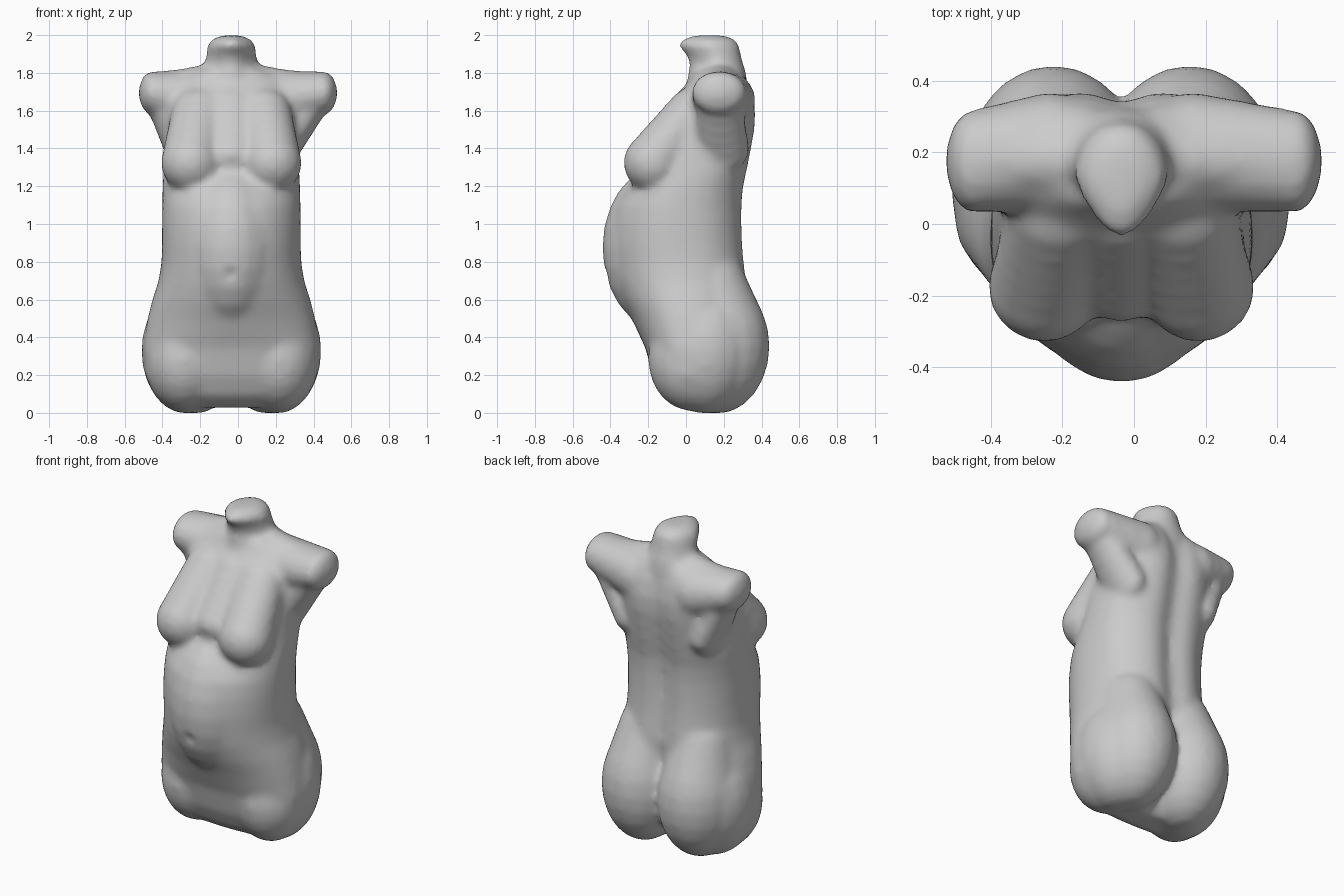
import bpy, bmesh, math
from mathutils import Matrix, Vector

old = bpy.data.objects.get("Cube")
if old:
    bpy.data.objects.remove(old, do_unlink=True)

CX = -0.035          # body axis, slightly off the middle
SEG = 64
bm = bmesh.new()


def ellipsoid(c, r):
    m = Matrix.Translation(Vector(c)) @ Matrix.Diagonal((r[0], r[1], r[2], 1))
    bmesh.ops.create_uvsphere(bm, u_segments=20, v_segments=12, radius=1, matrix=m)


def chain(c0, r0, c1, r1, n=6):
    """Tapered limb made of overlapping ellipsoids."""
    for i in range(n):
        t = i / (n - 1)
        ellipsoid(Vector(c0).lerp(Vector(c1), t), Vector(r0).lerp(Vector(r1), t))


def loft(rows, back=2.0, groove=0.0, point=0.0):
    """Stack of closed rings; each row is z, half width, front y, back y, front squareness."""
    rings = []
    for z, w, yf, yb, front in rows:
        ring = []
        for i in range(SEG):
            a = 2 * math.pi * i / SEG
            c, s = math.cos(a), math.sin(a)
            p = 2 / (front if s < 0 else back)
            x = w * math.copysign(abs(c) ** p, c)
            y = (yf + yb) / 2 + (yb - yf) / 2 * math.copysign(abs(s) ** p, s)
            if s < 0:
                x *= 1 + point * s
            else:
                y -= groove * math.exp(-(x / 0.075) ** 2) * s
            ring.append(bm.verts.new((CX + x, y, z)))
        rings.append(ring)
    for a, b in zip(rings, rings[1:]):
        for i in range(SEG):
            j = (i + 1) % SEG
            bm.faces.new((a[i], a[j], b[j], b[i]))
    bm.faces.new(rings[0][::-1])
    bm.faces.new(rings[-1])


# Trunk from hips over the belly to the collar, with the spine groove
loft([(0.035, .27, -.03, .14, 2.4), (0.06, .34, -.08, .17, 2.5),
      (0.10, .40, -.125, .21, 2.6), (0.20, .455, -.175, .25, 2.6),
      (0.35, .468, -.215, .28, 2.4), (0.50, .445, -.285, .305, 2.1),
      (0.60, .42, -.34, .325, 2.0), (0.70, .387, -.38, .33, 2.0),
      (0.80, .37, -.40, .32, 2.0), (0.90, .367, -.41, .312, 2.0),
      (1.00, .367, -.405, .308, 2.0), (1.10, .366, -.385, .308, 2.0),
      (1.20, .364, -.32, .315, 2.1), (1.27, .36, -.26, .33, 2.3),
      (1.35, .352, -.24, .347, 2.4), (1.50, .34, -.18, .375, 2.4),
      (1.60, .345, -.11, .38, 2.4), (1.70, .34, -.035, .362, 2.4),
      (1.77, .29, .02, .335, 2.4), (1.82, .19, .04, .305, 2.4)],
     back=2.4, groove=0.04)

# Neck stump, narrowing to a point at the front
loft([(1.68, .22, .00, .33, 2), (1.80, .175, .01, .32, 2), (1.85, .143, .02, .305, 2),
      (1.90, .132, .005, .29, 2), (1.95, .13, -.045, .285, 2),
      (1.985, .105, -.02, .26, 2), (2.005, .05, .04, .20, 2)], point=0.35)

# Belly swell and breastbone
ellipsoid((CX, -.14, .88), (.265, .305, .43))
chain((CX, -.14, 1.37), (.15, .135, .11), (CX, .03, 1.61), (.15, .12, .12))

for s in (-1, 1):
    # Breast sloping up to the collar
    chain((CX + s * .215, -.175, 1.33), (.16, .157, .158),
          (CX + s * .17, .025, 1.60), (.15, .125, .125))
    # Shoulder and blunt arm stump
    chain((CX + s * .20, .20, 1.66), (.15, .17, .16),
          (s * .45, .175, 1.70), (.077, .147, .117))
    # Underarm flare
    chain((CX + s * .26, .19, 1.40), (.09, .15, .12),
          (s * .40, .18, 1.66), (.09, .12, .10))
    # Slope from neck to shoulder
    chain((CX, .18, 1.79), (.14, .11, .08), (CX + s * .33, .18, 1.735), (.08, .09, .085))
    # Buttock fading into the lower back, hip side and thigh stump
    chain((CX + s * .19, .165, .36), (.245, .28, .36),
          (CX + s * .18, .13, .70), (.18, .19, .16))
    ellipsoid((CX + s * .24, .10, .335), (.238, .26, .335))
    ellipsoid((CX + s * .25, .03, .29), (.212, .232, .275))

bmesh.ops.recalc_face_normals(bm, faces=bm.faces)
mesh = bpy.data.meshes.new("torso")
bm.to_mesh(mesh)
bm.free()
torso = bpy.data.objects.new("torso", mesh)
bpy.context.collection.objects.link(torso)

# Fuse the parts into one skin and soften the joins
remesh = torso.modifiers.new("fuse", 'REMESH')
remesh.mode = 'VOXEL'
remesh.voxel_size = 0.018
soft = torso.modifiers.new("soften", 'SMOOTH')
soft.factor = 0.5
soft.iterations = 15
bpy.context.view_layer.objects.active = torso
torso.select_set(True)
bpy.ops.object.convert(target='MESH')
mesh = torso.data

# Navel dent, then settle the base on the floor
low = min(v.co.z for v in mesh.vertices)
for v in mesh.vertices:
    if v.co.y < -.2:
        d2 = ((v.co.x + .04) / .03) ** 2 + ((v.co.z - .74) / .035) ** 2
        v.co.y += 0.012 * math.exp(-d2)
    v.co.z -= low
for p in mesh.polygons:
    p.use_smooth = True

# Plain grey finish
grey = bpy.data.materials.new("plain grey")
grey.use_nodes = True
color = (0.6, 0.6, 0.6, 1)
grey.diffuse_color = color
bsdf = grey.node_tree.nodes["Principled BSDF"]
bsdf.inputs["Base Color"].default_value = color
bsdf.inputs["Roughness"].default_value = 0.7
mesh.materials.clear()
mesh.materials.append(grey)
